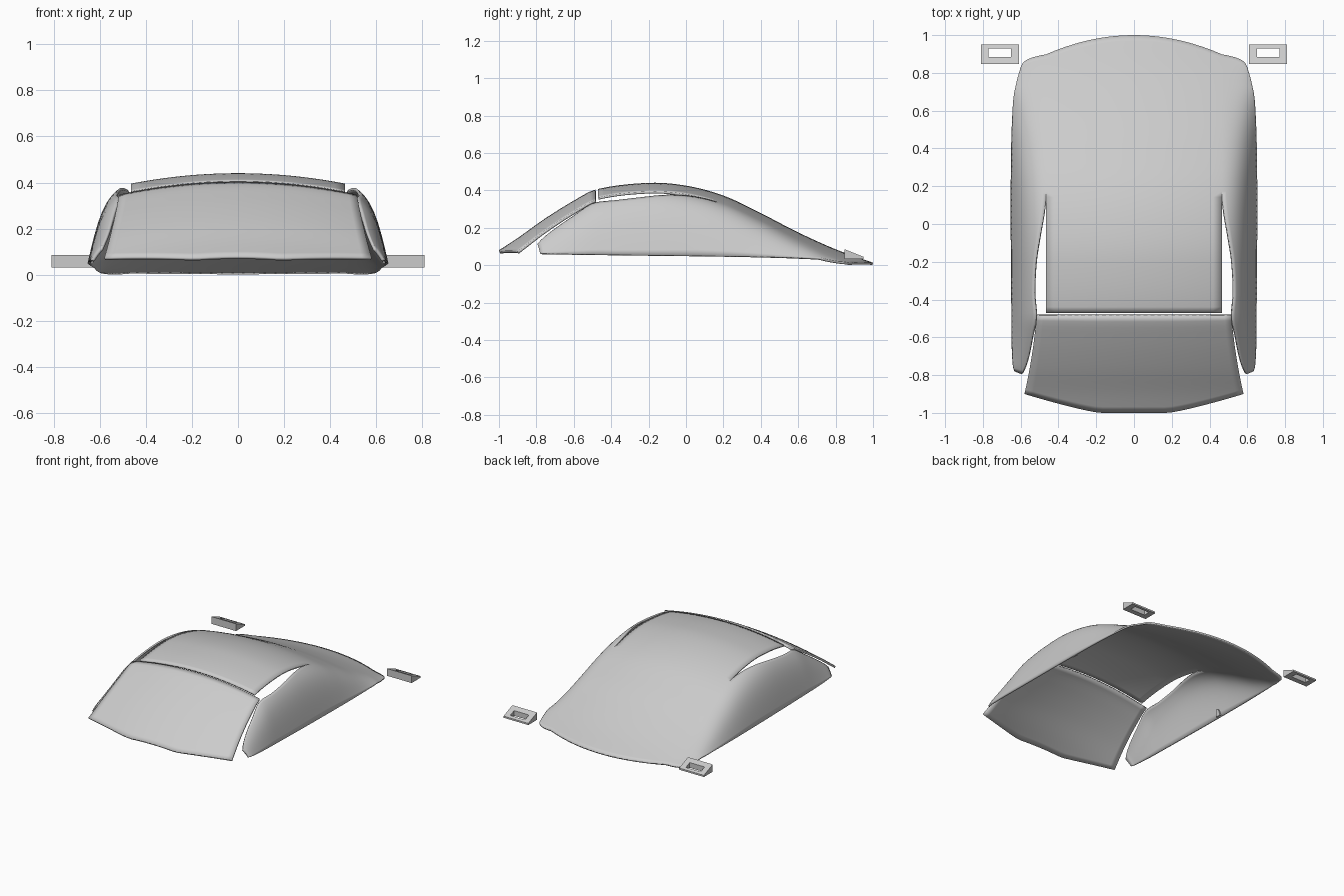
import bpy, bmesh
from mathutils import Vector

cube = bpy.data.objects.get("Cube")
if cube:
    bpy.data.objects.remove(cube)

grey = bpy.data.materials.new("light_grey")
grey.use_nodes = True
grey.diffuse_color = (0.6, 0.6, 0.6, 1)
grey.node_tree.nodes["Principled BSDF"].inputs["Base Color"].default_value = (0.6, 0.6, 0.6, 1)


def curve(points, y):
    """Smooth interpolation through (y, value) pairs."""
    n = len(points)
    if y <= points[0][0]:
        return points[0][1]
    if y >= points[-1][0]:
        return points[-1][1]

    def slope(i):
        a, b = points[max(i - 1, 0)], points[min(i + 1, n - 1)]
        return (b[1] - a[1]) / (b[0] - a[0])
    i = max(k for k in range(n - 1) if points[k][0] <= y)
    (ya, va), (yb, vb) = points[i], points[i + 1]
    h = yb - ya
    t = (y - ya) / h
    return ((2*t**3 - 3*t**2 + 1) * va + (t**3 - 2*t**2 + t) * h * slope(i)
            + (3*t**2 - 2*t**3) * vb + (t**3 - t**2) * h * slope(i + 1))


# Guide curves along the length
SPINE = [(-1, .08), (-.9, .145), (-.76, .245), (-.6, .345), (-.48, .405), (-.2, .44), (0, .425),
         (.2, .372), (.4, .278), (.6, .175), (.8, .085), (1, .013)]
SILL_X = [(-.82, .615), (-.75, .642), (-.4, .65), (.3, .652), (.65, .64), (.76, .62), (.83, .6)]
SILL_Z = [(-.82, .065), (-.5, .057), (.7, .04), (.76, .028), (.83, .017)]
GLASS_EDGE = [(-.82, .59), (-.7, .56), (-.6, .54), (-.5, .52), (-.37, .53), (-.2, .522),
              (-.05, .497), (.05, .478), (.15, .465)]
ROOF_X = .465


def roof_z(x, y):
    crown = .21 - .06 * min(max((y - .2) / .6, 0), 1)
    return curve(SPINE, y) - crown * x * x


def side_point(y, t):
    """Rounded shoulder running from the roof edge down to the sill."""
    corner = Vector((.58, roof_z(.58, y)))
    sill = Vector((curve(SILL_X, y), curve(SILL_Z, y)))
    start = Vector((ROOF_X, roof_z(ROOF_X, y)))
    handle = sill.lerp(corner, .55)
    s = 1 - t
    return s**3 * start + 3*s*s*t * corner + 3*s*t*t * handle + t**3 * sill


def shoulder_start(y):
    edge = curve(GLASS_EDGE, y)
    lo, hi = 0, 1
    for _ in range(30):
        mid = (lo + hi) / 2
        if side_point(y, mid).x < edge:
            lo = mid
        else:
            hi = mid
    return lo if edge > ROOF_X + .0005 else 0


def make(name, verts, faces, thick=0, angle=.6):
    mesh = bpy.data.meshes.new(name)
    bm = bmesh.new()
    vs = [bm.verts.new(v) for v in verts]
    for f in faces:
        bm.faces.new([vs[i] for i in f])
    bmesh.ops.remove_doubles(bm, verts=bm.verts[:], dist=.0002)
    bmesh.ops.delete(bm, geom=[v for v in bm.verts if not v.link_faces], context='VERTS')
    bmesh.ops.recalc_face_normals(bm, faces=bm.faces[:])
    if thick and sum(f.normal.z for f in bm.faces) < 0:
        bmesh.ops.reverse_faces(bm, faces=bm.faces[:])
    bm.to_mesh(mesh)
    bm.free()
    mesh.materials.append(grey)
    ob = bpy.data.objects.new(name, mesh)
    bpy.context.collection.objects.link(ob)
    if thick:
        mod = ob.modifiers.new("thickness", 'SOLIDIFY')
        mod.thickness, mod.offset = thick, -1
    bpy.ops.object.select_all(action='DESELECT')
    ob.select_set(True)
    bpy.context.view_layer.objects.active = ob
    bpy.ops.object.shade_smooth_by_angle(angle=angle)
    return ob


# Roof, rear hatch and side glass in one shell, with a slot beside the roof
ROOF_N, SIDE_N = 10, 14
rows = [-.82 + .35 * i / 12 for i in range(12)] + [-.47 + 1.47 * i / 48 for i in range(49)]
verts, faces = [], []
half = ROOF_N + SIDE_N + 2
for sign in (1, -1):
    base = len(verts)
    for r, s in enumerate(rows):
        def station(x):
            end = 1 - .47 * min(x, .6)**2
            return s if s < .5 else .5 + (s - .5) * (end - .5) / .5
        for j in range(ROOF_N + 1):
            x = ROOF_X * j / ROOF_N
            y = station(x)
            verts.append((sign * x, y, roof_z(x, y)))
        t0 = shoulder_start(s)
        for j in range(SIDE_N + 1):
            t = t0 + (1 - t0) * j / SIDE_N
            y = station(ROOF_X + (.6 - ROOF_X) * t)
            if s < -.7:
                y += .04 * t * (-.7 - s) / .12
            p = side_point(y, t)
            verts.append((sign * p.x, y, p.y))
    for r in range(len(rows) - 1):
        for j in range(half - 1):
            on_roof = j < ROOF_N
            if j == ROOF_N or (on_roof and rows[r] < -.4701):
                continue
            a = base + r * half + j
            faces.append((a, a + 1, a + half + 1, a + half))
make("roof_hatch_and_side_glass", verts, faces, .012)

# Windshield
COLS, ROWS = 28, 16
verts, faces = [], []
for r in range(ROWS + 1):
    v = r / ROWS
    width = .58 - .09 * v + .025 * v * v
    for c in range(COLS + 1):
        x = width * (2 * c / COLS - 1)
        bow = max(abs(x) - .18, 0) / .4
        front = -1 + .1 * bow**1.2
        y = front + (-.485 - front) * v
        verts.append((x, y, roof_z(x, y)))
for r in range(ROWS):
    for c in range(COLS):
        a = r * (COLS + 1) + c
        faces.append((a, a + 1, a + COLS + 2, a + COLS + 1))
make("windshield", verts, faces, .014)


# Small wedge-shaped frames at the rear corners
def frame(name, sign):
    def loop(x0, x1, y0, y1):
        return [(x0, y0), (x1, y0), (x1, y1), (x0, y1)]
    outer, inner = loop(.61, .81, .848, .95), loop(.65, .77, .885, .93)
    verts = []
    for ring in (outer, inner):
        verts += [(sign * x, y, .032) for x, y in ring]
        verts += [(sign * x, y, .085 - .4 * (y - .848)) for x, y in ring]
    faces = []
    for i in range(4):
        k = (i + 1) % 4
        faces += [(i, k, k + 4, i + 4), (i + 8, k + 8, k + 12, i + 12),
                  (i, k, k + 8, i + 8), (i + 4, k + 4, k + 12, i + 12)]
    make(name, verts, faces, angle=.3)


# Small clips on the inside of the sills
def clip(name, sign):
    profile = [(.115, .05), (.155, .05), (.15, .085), (.142, .098), (.128, .098), (.12, .085)]
    n = len(profile)
    verts = [(sign * (x - .2 * (z - .05)), y, z) for x in (.628, .648) for y, z in profile]
    faces = [tuple(range(n)), tuple(range(n, 2 * n))]
    faces += [(i, (i + 1) % n, (i + 1) % n + n, i + n) for i in range(n)]
    make(name, verts, faces, angle=.3)


for side, sign in (("left", 1), ("right", -1)):
    frame(side + "_rear_frame", sign)
    clip(side + "_sill_clip", sign)
